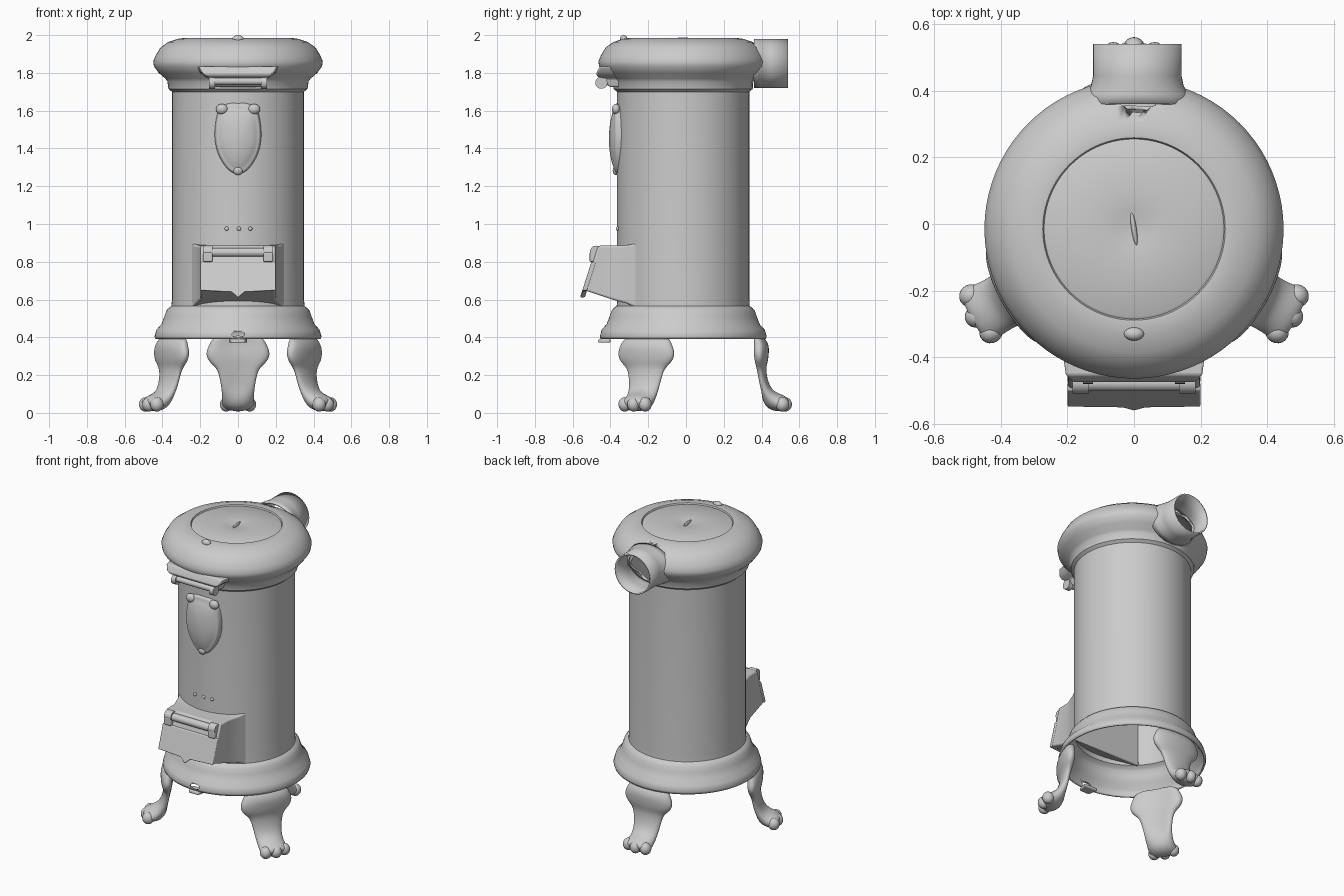
import bpy, bmesh
from math import sin, cos, pi, radians
from mathutils import Matrix, Vector

if "Cube" in bpy.data.objects:
    bpy.data.objects.remove(bpy.data.objects["Cube"])

CY = -0.015  # stove axis in y

iron = bpy.data.materials.new("grey_cast_iron")
iron.use_nodes = True
GREY = (0.6, 0.6, 0.6, 1)
iron.diffuse_color = GREY
iron.node_tree.nodes["Principled BSDF"].inputs["Base Color"].default_value = GREY


def finish(bm, name, angle=40, matrix=None):
    """Turn a bmesh into a smooth-shaded iron object."""
    if matrix:
        bm.transform(matrix)
    bmesh.ops.recalc_face_normals(bm, faces=bm.faces)
    me = bpy.data.meshes.new(name)
    bm.to_mesh(me)
    bm.free()
    ob = bpy.data.objects.new(name, me)
    bpy.context.collection.objects.link(ob)
    me.materials.append(iron)
    bpy.ops.object.select_all(action='DESELECT')
    ob.select_set(True)
    bpy.context.view_layer.objects.active = ob
    bpy.ops.object.shade_smooth_by_angle(angle=radians(angle))
    return ob


def loft(rings, name, caps=(True, True), angle=40, matrix=None):
    """Bridge a list of equal-sized point rings."""
    bm = bmesh.new()
    vs = [[bm.verts.new(p) for p in ring] for ring in rings]
    n = len(vs[0])
    for a, b in zip(vs, vs[1:]):
        for i in range(n):
            j = (i + 1) % n
            bm.faces.new((a[i], a[j], b[j], b[i]))
    if caps[0]:
        bm.faces.new(vs[0][::-1])
    if caps[1]:
        bm.faces.new(vs[-1])
    return finish(bm, name, angle, matrix)


def circle(r, z, n=80):
    return [(r * cos(2 * pi * i / n), r * sin(2 * pi * i / n), z) for i in range(n)]


def ball(name, loc, scale, turn=None):
    bm = bmesh.new()
    bmesh.ops.create_uvsphere(bm, u_segments=20, v_segments=12, radius=1)
    m = Matrix.LocRotScale(Vector(loc), None, Vector(scale))
    return finish(bm, name, 60, turn @ m if turn else m)


def rod(name, loc, r, length, axis='Y'):
    bm = bmesh.new()
    bmesh.ops.create_cone(bm, cap_ends=True, segments=20, radius1=r, radius2=r, depth=length)
    return finish(bm, name, 40, Matrix.Translation(loc) @ Matrix.Rotation(pi / 2, 4, axis))


def bevel(ob, width):
    m = ob.modifiers.new("soft_edges", 'BEVEL')
    m.width, m.segments = width, 3
    return ob


def cut(ob, cutter):
    cutter.hide_render = True
    cutter.display_type = 'WIRE'
    cutter.hide_set(True)
    m = ob.modifiers.new("opening", 'BOOLEAN')
    m.operation, m.object, m.solver = 'DIFFERENCE', cutter, 'EXACT'


# Hollow drum: flared base, straight barrel, bulging head, recessed lid
profile = [(.437, .39), (.442, .405), (.432, .44), (.405, .47), (.39, .51), (.38, .54), (.368, .555),
           (.352, .565), (.35, .6), (.35, 1.7), (.368, 1.715), (.374, 1.755), (.385, 1.77),
           (.42, 1.8), (.445, 1.835), (.449, 1.86), (.437, 1.89), (.41, 1.935), (.37, 1.963),
           (.32, 1.98), (.285, 1.985), (.274, 1.984), (.27, 1.975), (.263, 1.979), (.1, 1.982),
           (.06, 1.98), (.02, 1.972)]
drum = loft([circle(r, z) for r, z in profile], "drum", (False, True), 35,
            Matrix.Translation((0, CY, 0)))
wall = drum.modifiers.new("wall", 'SOLIDIFY')
wall.thickness, wall.offset = .012, -1

# Openings for the flue and the air hole
flue_place = Matrix.Translation((.01, 0, 1.85)) @ Matrix.Rotation(-pi / 2, 4, 'X')
cut(drum, loft([circle(.12, .25, 48), circle(.12, .6, 48)], "flue_cutter", matrix=flue_place))
cut(drum, ball("air_hole_cutter", (0, -.44, .415), (.034, .06, .017)))

# Flue pipe with a flare where it leaves the head
flue = loft([[(x * s, y, z) for x, y, z in circle(.13, d, 48)]
             for d, s in ((.36, 1.3), (.39, 1.18), (.415, 1.07), (.445, 1.02), (.54, 1.02))],
            "flue_pipe", (False, False), 40, flue_place)
m = flue.modifiers.new("wall", 'SOLIDIFY')
m.thickness, m.offset = .01, -1

# Lid grip and small catch on the rim
ridge = ball("lid_grip", (0, CY, 1.976), (.008, .05, .012))
ridge.data.transform(Matrix.Translation((0, CY, 0)) @ Matrix.Rotation(.15, 4, 'Z')
                     @ Matrix.Translation((0, -CY, 0)))
ball("lid_catch", (0, -.33, 1.98), (.03, .02, .02))

# Air hole rim and tongue on the base
bevel(loft([[(-.05, -.4, z), (.05, -.4, z), (.035, y, z), (-.035, y, z)]
            for z, y in ((.372, -.466), (.392, -.462))], "air_hole_tongue"), .006)

# Head hinge: lip, tapered bracket, rod and knuckles
bevel(loft([[(-x, -.3, z), (x, -.3, z), (x * .9, y, z), (-x * .9, y, z)]
            for z, x, y in ((1.725, .15, -.405), (1.77, .16, -.45), (1.785, .19, -.474),
                            (1.8, .21, -.474), (1.835, .23, -.455))], "head_bracket"), .008)
rod("head_hinge_rod", (0, -.452, 1.755), .019, .26)
for side, label in ((1, "left"), (-1, "right")):
    rod(label + "_head_knuckle", (side * .138, -.448, 1.748), .032, .03)

# Shield medallion with a raised border
half = [(0, 1.64), (.05, 1.645), (.1, 1.615), (.117, 1.55), (.125, 1.46), (.11, 1.38),
        (.08, 1.32), (.04, 1.27), (0, 1.26)]
outline = half + [(-x, z) for x, z in half[-2:0:-1]]
shield = loft([[(x * s, y, 1.45 + (z - 1.45) * s) for x, z in outline]
               for s, y in ((1.03, -.325), (1, -.365), (.94, -.378), (.86, -.378), (.7, -.392),
                            (.4, -.404), (.1, -.408))], "medallion", (False, True), 60)
shield.modifiers.new("round", 'SUBSURF').levels = 2
shield.modifiers["round"].render_levels = 2
ball("medallion_drop", (0, -.37, 1.283), (.026, .018, .024))
for side, label in ((1, "left"), (-1, "right")):
    ball(label + "_medallion_scroll", (side * .085, -.37, 1.608), (.032, .022, .028))

# Rivets above the ash door
for i, x in enumerate((-.06, .005, .065)):
    ball(f"rivet_{i + 1}", (x, -.363, .975), (.011, .008, .011))

# Ash chute flaring into the barrel
chute = loft([[(-x, yt, zt), (x, yt, zt), (x, yb, zb), (-x, yb, zb)]
              for x, yt, zt, yb, zb in ((.25, -.25, .9, -.25, .55), (.225, -.31, .888, -.31, .578),
                                        (.2, -.38, .885, -.39, .6), (.198, -.465, .885, -.54, .65))],
             "ash_chute", angle=35)
bevel(chute, .01)

# Ash door plate with a pointed finger tab
door = [(-.2, .80), (.2, .80), (.2, .648), (.035, .64), (0, .61), (-.035, .64), (-.2, .648)]
bevel(loft([[(x, -.555 + (z - .63) * .32 + d, z) for x, z in door] for d in (0, .025)],
           "ash_door", angle=30), .005)

# Ash door hinge
rod("ash_hinge_rod", (0, -.478, .85), .024, .27)
for side, label in ((1, "left"), (-1, "right")):
    rod(label + "_ash_knuckle", (side * .16, -.476, .852), .033, .05)
    bevel(loft([[(side * .16 + a, -.48 - b, z) for a, b in
                 ((-.025, 0), (.025, 0), (.025, .03), (-.025, .03))] for z in (.8, .85)],
               label + "_ash_strap"), .006)

# Clawed legs: rows of outer r, outer z, inner r, inner z, half width
leg_rows = [(.42, .41, .36, .41, .13), (.455, .365, .355, .37, .15), (.455, .32, .35, .32, .175),
            (.45, .275, .36, .27, .16), (.44, .245, .375, .235, .115), (.442, .2, .385, .19, .1),
            (.455, .15, .395, .13, .09), (.48, .115, .415, .07, .085), (.515, .1, .445, .02, .085),
            (.55, .085, .5, .006, .09), (.565, .06, .535, .012, .085)]


def leg_section(ro, zo, ri, zi, hw, n=20):
    ring = []
    for i in range(n):
        t = 2 * pi * i / n
        w, s = cos(t), sin(t)
        if s < 0 and zo > .13:
            s *= .3 + 1.1 * w * w  # hollow back of the leg
        k = (1 + s) / 2
        ring.append((ri + (ro - ri) * k, hw * w, zi + (zo - zi) * k))
    return ring


for label, deg in (("left", -29), ("right", 209), ("back", 90)):
    place = Matrix.Translation((0, CY, 0)) @ Matrix.Rotation(radians(deg), 4, 'Z')
    leg = loft([leg_section(*row) for row in leg_rows], label + "_leg", angle=60, matrix=place)
    smooth = leg.modifiers.new("round", 'SUBSURF')
    smooth.levels = smooth.render_levels = 2
    for i, (w, r) in enumerate(((-.062, .525), (0, .54), (.062, .525))):
        ball(f"{label}_toe_{i + 1}", (r, w, .045), (.036, .034, .038), place)
